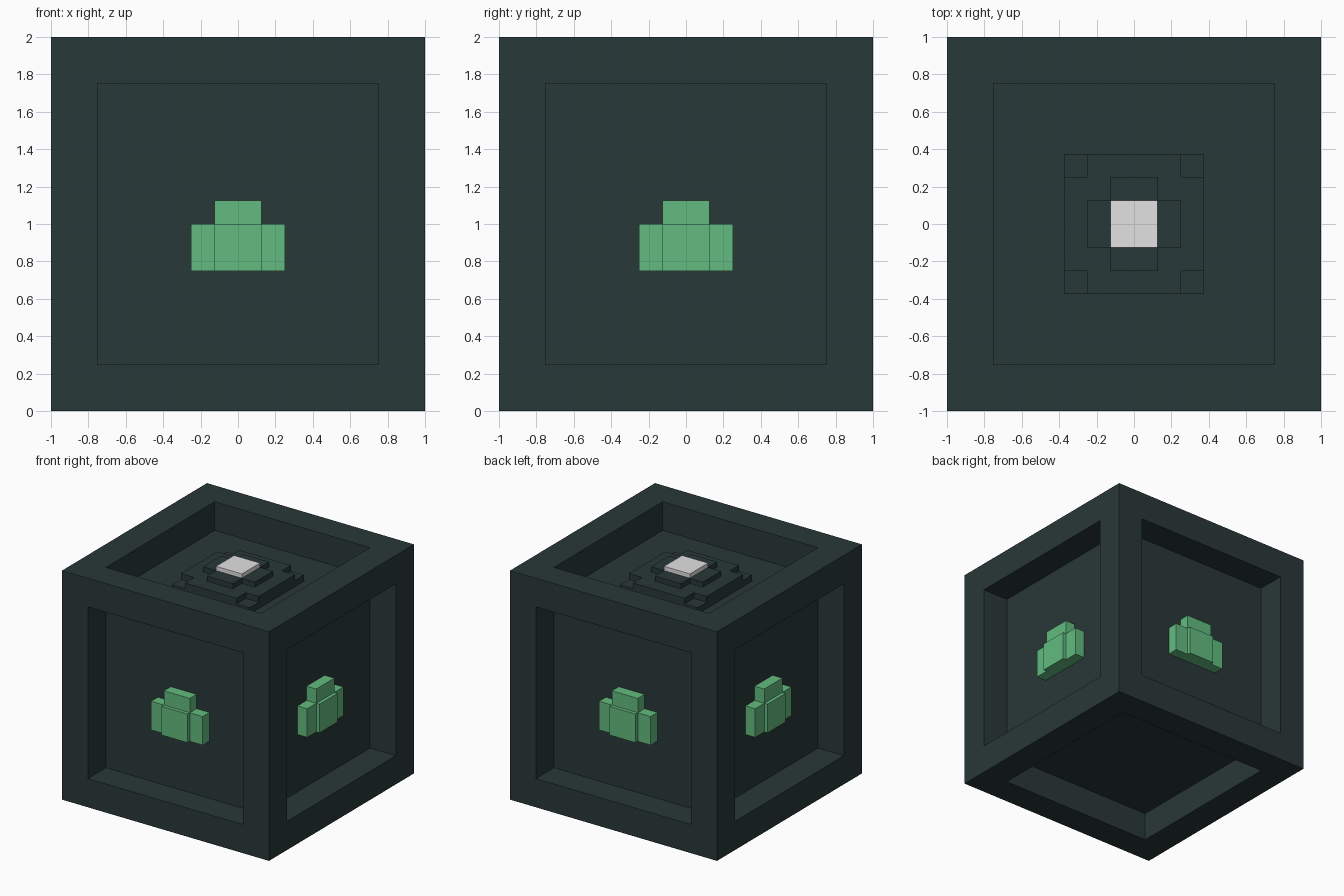
import bpy, bmesh
from math import pi
from mathutils import Matrix, Vector

cube = bpy.data.objects.get("Cube")
if cube:
    bpy.data.objects.remove(cube, do_unlink=True)


def material(name, rgb):
    mat = bpy.data.materials.new(name)
    mat.use_nodes = True
    color = (*rgb, 1)
    mat.diffuse_color = color
    mat.node_tree.nodes["Principled BSDF"].inputs["Base Color"].default_value = color
    return mat


slate = material("dark slate", (0.022, 0.04, 0.04))
green = material("soft green", (0.125, 0.5, 0.215))
pale = material("pale grey", (0.76, 0.76, 0.76))


def finish(name, bm, mat):
    bmesh.ops.recalc_face_normals(bm, faces=bm.faces)
    mesh = bpy.data.meshes.new(name)
    bm.to_mesh(mesh)
    bm.free()
    mesh.materials.append(mat)
    obj = bpy.data.objects.new(name, mesh)
    bpy.context.collection.objects.link(obj)
    return obj


def add_box(bm, low, high):
    low, high = Vector(low), Vector(high)
    place = Matrix.Translation((low + high) / 2) @ Matrix.Diagonal((*(high - low), 1))
    bmesh.ops.create_cube(bm, size=1, matrix=place)


def add_prism(bm, outline, bottom, top):
    face = bm.faces.new([bm.verts.new((x, y, bottom)) for x, y in outline])
    grown = bmesh.ops.extrude_face_region(bm, geom=[face], use_keep_orig=True)
    verts = [v for v in grown["geom"] if isinstance(v, bmesh.types.BMVert)]
    bmesh.ops.translate(bm, verts=verts, vec=(0, 0, top - bottom))


def cross_outline(outer, inner):
    # One quadrant's three corners, turned around the centre
    points = []
    quadrant = [Vector((outer, inner)), Vector((inner, inner)), Vector((inner, outer))]
    for turn in range(4):
        rot = Matrix.Rotation(turn * pi / 2, 2)
        points += [rot @ p for p in quadrant]
    return points


# Core cube whose faces are the recessed panels
RIM = 0.25
PANEL = 1 - RIM
bm = bmesh.new()
add_box(bm, (-PANEL, -PANEL, RIM), (PANEL, PANEL, 2 - RIM))
finish("panel_core", bm, slate)

# Square frame: flat rims on all six sides with straight walls down to the panels
bm = bmesh.new()
bmesh.ops.create_cube(bm, size=2, matrix=Matrix.Translation((0, 0, 1)))
openings = bm.faces[:]
bmesh.ops.inset_individual(bm, faces=openings, thickness=RIM, depth=0, use_even_offset=True)
for face in openings:
    inward = -face.normal.copy()
    for edge in face.edges[:]:
        a, b = edge.verts
        deep = [bm.verts.new(v.co + inward * RIM) for v in (b, a)]
        bm.faces.new([a, b, *deep])
bmesh.ops.delete(bm, geom=openings, context="FACES_ONLY")
bmesh.ops.remove_doubles(bm, verts=bm.verts, dist=0.0001)
finish("outer_frame", bm, slate)

# Raised emblem on each of the four side panels
for turn, side in enumerate(("front", "left", "back", "right")):
    bm = bmesh.new()
    low_d, high_d = 0.094, 0.125
    add_box(bm, (-0.125, -PANEL - high_d, 0.75), (0.125, -PANEL, 1))
    add_box(bm, (-0.125, -PANEL - low_d, 1), (0.125, -PANEL, 1.125))
    for x in (-0.25, 0.125):
        add_box(bm, (x, -PANEL - low_d, 0.75), (x + 0.125, -PANEL, 1))
    bmesh.ops.rotate(bm, verts=bm.verts, matrix=Matrix.Rotation(turn * pi / 2, 3, "Z"))
    finish(side + "_emblem", bm, green)

# Stepped pedestal on the top panel
base, corner_top, plate_top, cross_top, cap_top = 1.75, 1.805, 1.855, 1.9, 1.9375
bm = bmesh.new()
for sx in (-1, 1):
    for sy in (-1, 1):
        x, y = sx * 0.3125, sy * 0.3125
        add_box(bm, (x - 0.0625, y - 0.0625, base), (x + 0.0625, y + 0.0625, corner_top))
finish("pedestal_corners", bm, slate)

for name, outer, inner, low, high in (
    ("pedestal_plate", 0.375, 0.25, base, plate_top),
    ("pedestal_cross", 0.25, 0.125, plate_top, cross_top),
):
    bm = bmesh.new()
    add_prism(bm, cross_outline(outer, inner), low, high)
    finish(name, bm, slate)

# Pale cap in the middle of the pedestal
bm = bmesh.new()
add_box(bm, (-0.125, -0.125, cross_top), (0.125, 0.125, cap_top))
finish("pedestal_cap", bm, pale)
